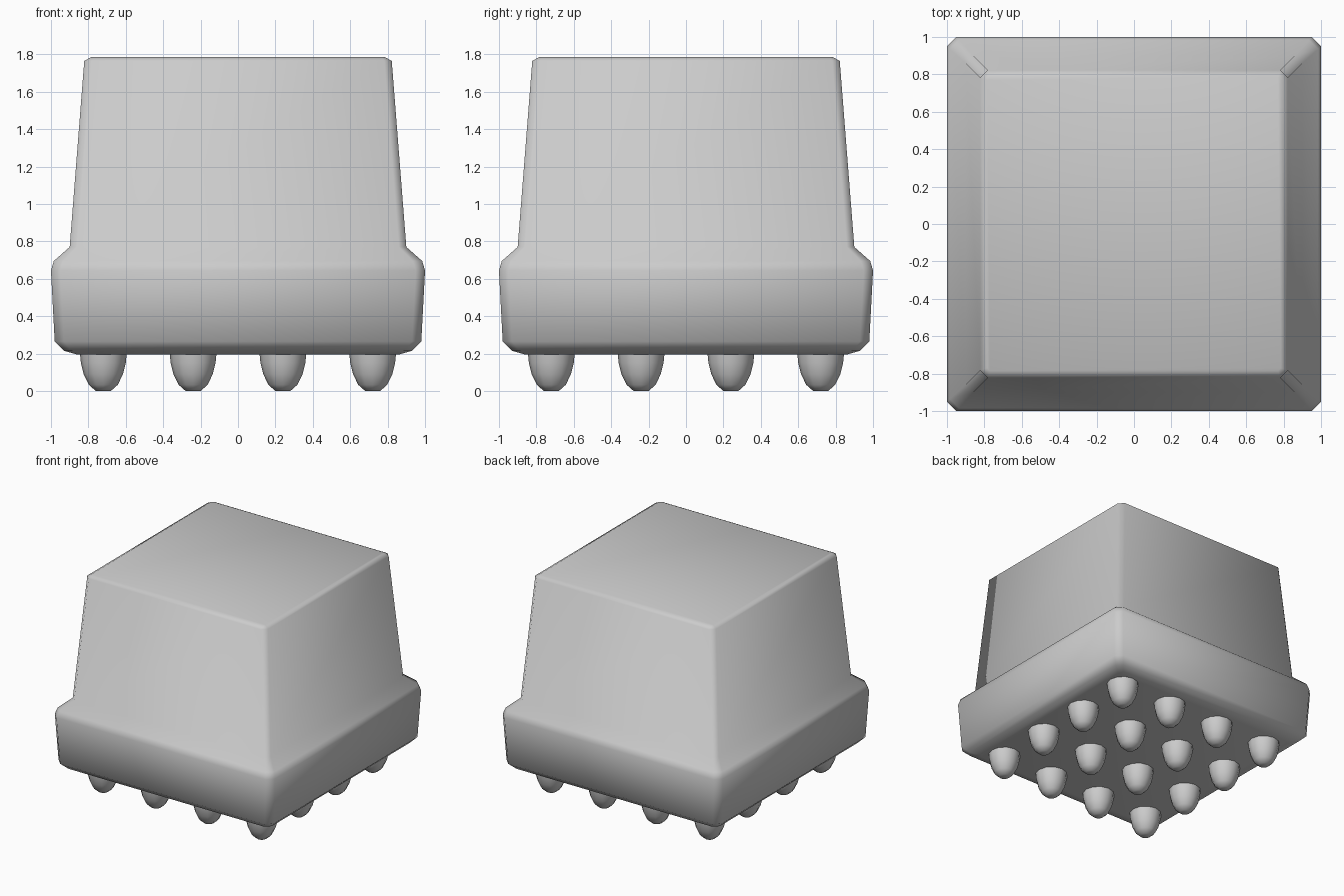
import bpy, bmesh, math

if "Cube" in bpy.data.objects:
    bpy.data.objects.remove(bpy.data.objects["Cube"])


def loft(name, rings, smooth_angle):
    """Skin closed rings of points from bottom to top, with end caps."""
    bm = bmesh.new()
    loops = [[bm.verts.new(p) for p in ring] for ring in rings]
    n = len(loops[0])
    for a, b in zip(loops, loops[1:]):
        for i in range(n):
            j = (i + 1) % n
            bm.faces.new((a[i], a[j], b[j], b[i]))
    bm.faces.new(loops[0][::-1])
    bm.faces.new(loops[-1])
    bmesh.ops.recalc_face_normals(bm, faces=bm.faces)
    mesh = bpy.data.meshes.new(name)
    bm.to_mesh(mesh)
    bm.free()
    obj = bpy.data.objects.new(name, mesh)
    bpy.context.collection.objects.link(obj)
    bpy.ops.object.select_all(action='DESELECT')
    obj.select_set(True)
    bpy.context.view_layer.objects.active = obj
    bpy.ops.object.shade_smooth_by_angle(angle=math.radians(smooth_angle))
    return obj


def square_ring(half, cut, z):
    """Square section with chamfered corners."""
    h, k = half, half - cut
    return [(x, y, z) for x, y in
            ((k, -h), (h, -k), (h, k), (k, h), (-k, h), (-h, k), (-h, -k), (-k, -h))]


def round_ring(cx, cy, r, z, sides=12):
    return [(cx + r * math.cos(math.tau * i / sides),
             cy + r * math.sin(math.tau * i / sides), z) for i in range(sides)]


# Tapered body with wide base band: half width, corner cut, height
body = [(0.86, 0.03, 0.195), (0.93, 0.04, 0.215), (0.98, 0.05, 0.265),
        (1.0, 0.05, 0.645), (0.985, 0.05, 0.695), (0.90, 0.04, 0.77),
        (0.822, 0.04, 1.765), (0.785, 0.015, 1.785)]
loft("body", [square_ring(*s) for s in body], 62)

# Grid of rounded studs underneath: radius, height
stud = [(0.04, 0.0), (0.077, 0.033), (0.105, 0.09), (0.12, 0.15), (0.126, 0.21)]
spots = (-0.72, -0.24, 0.24, 0.72)
for row, y in enumerate(spots):
    for col, x in enumerate(spots):
        loft(f"stud_{row}_{col}", [round_ring(x, y, r, z) for r, z in stud], 62)
